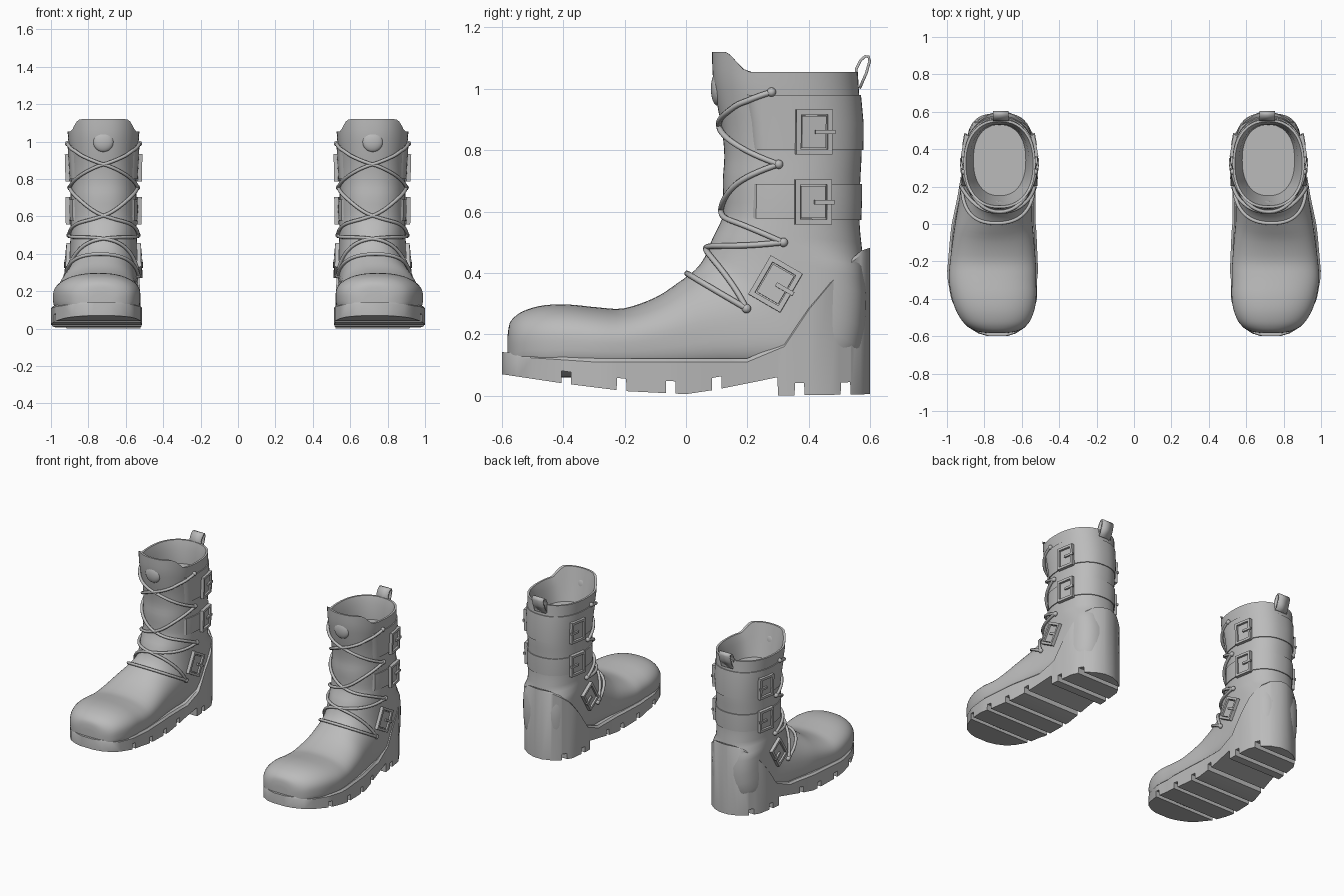
import bpy, bmesh
from math import sin, cos, pi, radians, copysign
from mathutils import Vector, Matrix

if "Cube" in bpy.data.objects:
    bpy.data.objects.remove(bpy.data.objects["Cube"], do_unlink=True)

grey = bpy.data.materials.new("grey_leather")
grey.use_nodes = True
grey.diffuse_color = (0.5, 0.5, 0.5, 1)
grey.node_tree.nodes["Principled BSDF"].inputs["Base Color"].default_value = (0.5, 0.5, 0.5, 1)


def finish(name, bm, angle=35):
    """Turn a bmesh of one boot into a mirrored pair."""
    bmesh.ops.recalc_face_normals(bm, faces=bm.faces)
    for f in bm.faces:
        f.smooth = True
    mesh = bpy.data.meshes.new(name)
    bm.to_mesh(mesh)
    bm.free()
    mesh.set_sharp_from_angle(angle=radians(angle))
    mesh.materials.append(grey)
    ob = bpy.data.objects.new(name, mesh)
    bpy.context.collection.objects.link(ob)
    ob.modifiers.new("pair", 'MIRROR').use_clip = False
    return ob


def loft(bm, rings, closed=True, caps=True):
    rows = [[bm.verts.new(p) for p in r] for r in rings]
    n = len(rows[0])
    for a, b in zip(rows, rows[1:]):
        for i in range(n if closed else n - 1):
            j = (i + 1) % n
            bm.faces.new((a[i], a[j], b[j], b[i]))
    if caps:
        bm.faces.new(rows[0])
        bm.faces.new(rows[-1])


def lerp_table(table, t):
    for (a, va), (b, vb) in zip(table, table[1:]):
        if t <= b:
            return va + (vb - va) * max(0, t - a) / (b - a)
    return table[-1][1]


def clamp(t):
    return max(0.0, min(1.0, t))


# Body sections: instep y, z, sole/heel y, z, half width
SECTIONS = [
    (-.582, .19, -.582, .08, .06), (-.575, .235, -.575, .08, .1),
    (-.555, .26, -.555, .07, .145), (-.52, .28, -.52, .07, .18),
    (-.46, .295, -.46, .06, .21), (-.38, .297, -.38, .06, .228),
    (-.28, .287, -.27, .06, .233), (-.2, .285, -.18, .06, .228),
    (-.1, .32, -.03, .06, .215), (-.03, .365, .15, .07, .2),
    (.03, .41, .36, .07, .19), (.06, .45, .55, .1, .185),
    (.075, .485, .59, .28, .18), (.09, .52, .58, .42, .178),
    (.11, .56, .568, .53, .176), (.122, .6, .565, .6, .175),
    (.12, .7, .568, .7, .176), (.125, .78, .572, .78, .176),
    (.118, .86, .572, .86, .178), (.105, .93, .568, .93, .182),
    (.088, 1, .563, 1, .188), (.085, 1.055, .56, 1.055, .192)]
LAST = len(SECTIONS) - 1
CENTRE = [(-.6, .73), (-.3, .757), (0, .75), (.3, .72), (.6, .71)]


def section(u):
    """Smoothly interpolated body section."""
    i = min(int(u), LAST - 1)
    t = u - i
    p = [SECTIONS[max(0, min(LAST, i + k))] for k in (-1, 0, 1, 2)]
    return [b + .5 * t * (c - a + t * (2 * a - 5 * b + 4 * c - d + t * (3 * (b - c) + d - a)))
            for a, b, c, d in zip(*p)]


def surf(u, a, off=0.0, drop=0.0):
    """Point on the boot; a = 0 is the front/top line, pi the sole/back."""
    py, pz, qy, qz, w = section(u)
    mid = Vector((lerp_table(CENTRE, (py + qy) / 2), (py + qy) / 2, (pz + qz) / 2))
    axis = Vector((0, py - qy, pz - qz)) / 2
    half = axis.length
    ca, sa = cos(a), sin(a)
    power = 2.3 if ca > 0 or u > 13 else 3.2
    c = copysign(abs(ca) ** (2 / power), ca)
    s = copysign(abs(sa) ** (2 / power), sa)
    p = mid + axis * (c * (half + off) / half) + Vector((s * (w + off), 0, 0))
    t = clamp((.205 - p.y) / .08)          # raised tongue
    p.z += .065 * t * t * (3 - 2 * t) * clamp((u - LAST + 2) / 2) - drop
    return p


def height_u(z):
    lo, hi = 14.0, float(LAST)
    for _ in range(25):
        m = (lo + hi) / 2
        lo, hi = (m, hi) if section(m)[1] < z else (lo, m)
    return lo


def locate(y, z):
    """Surface coordinates of a point seen from the side."""
    best = min((((p.y - y) ** 2 + (p.z - z) ** 2, u, a)
                for u in (i / 6 for i in range(36, LAST * 6))
                for a in (j * pi / 60 for j in range(1, 60))
                for p in (surf(u, a),)))
    return best[1:]


# Body with open collar and inner lining
SEG = 56
angles = [2 * pi * i / SEG for i in range(SEG)]
rings = [[surf(i / 3, a) for a in angles] for i in range(LAST * 3 + 1)]
rings.append([surf(LAST, a, -.013) for a in angles])
rings.append([surf(LAST - 1, a, -.03) for a in angles])
rings.append([surf(height_u(.9), a, -.04) for a in angles])
bm = bmesh.new()
loft(bm, rings)
finish("boot_body", bm)

# Sole with treads and heel counter
WIDTH = [(-.6, .05), (-.585, .1), (-.55, .155), (-.5, .192), (-.4, .23), (-.25, .243),
         (-.05, .23), (.15, .208), (.35, .195), (.47, .18), (.54, .14), (.58, .085), (.6, .03)]
BOTTOM = [(-.6, .07), (-.4, .04), (-.2, .015), (0, .005), (.1, .02), (.298, .06), (.3, 0), (.6, .005)]
TOP = [(-.6, .13), (-.3, .11), (.2, .11), (.32, .16), (.4, .28), (.5, .4), (.57, .46), (.6, .47)]
NOTCHES = (-.39, -.21, -.05, .1, .37, .52)
ys = {y for table in (WIDTH, BOTTOM, TOP) for y, _ in table}
ys = {y for y in ys if all(abs(y - c) > .017 for c in NOTCHES)}
ys |= {c + d for c in NOTCHES for d in (-.016, -.015, .015, .016)}
rings = []
for y in sorted(ys):
    w, x = lerp_table(WIDTH, y), lerp_table(CENTRE, y)
    top, low = lerp_table(TOP, y), lerp_table(BOTTOM, y)
    if any(abs(y - c) < .0155 for c in NOTCHES):
        low += .04
    rings.append([(x - w, y, low), (x + w, y, low), (x + w, y, top), (x + w - .012, y, top + .012),
                  (x - w + .012, y, top + .012), (x - w, y, top)])
bm = bmesh.new()
loft(bm, rings)
finish("sole", bm)

# Ankle straps around the back of the shaft
bm = bmesh.new()
for z0, z1 in ((.58, .69), (.8, .98)):
    rows = []
    for k, off in ((0, -.004), (0, .006), (.5, .008), (1, .006), (1, -.004)):
        u = height_u(z0 + (z1 - z0) * k)
        rows.append([surf(u, 1 + (2 * pi - 2) * i / 40, off if 0 < i < 40 else -.004) for i in range(41)])
    loft(bm, rows, closed=False, caps=False)
finish("straps", bm)

# Buckles on both sides of each boot
bm = bmesh.new()
for y, z, tilt in ((.415, .865, 0), (.415, .635, 0), (.287, .37, 30)):
    u, a0 = locate(y, z)
    for a in (a0, -a0):
        n = (surf(u + .1, a) - surf(u - .1, a)).cross(surf(u, a + .05) - surf(u, a - .05)).normalized()
        if n.x * a < 0:
            n.negate()
        t = radians(tilt)
        up = Vector((0, sin(t), cos(t)))
        up = (up - n * up.dot(n)).normalized()
        side = up.cross(n) * copysign(1, a)
        frame = Matrix((side, up, n)).transposed().to_4x4()
        frame.translation = surf(u, a) + n * .012
        parts = [((0, s * .065, 0), (.12, .016, .022)) for s in (-1, 1)]
        parts += [((s * .052, 0, 0), (.016, .146, .022)) for s in (-1, 1)]
        parts += [((0, 0, -.008), (.08, .105, .02)), ((.035, 0, .01), (.065, .014, .012))]
        for pos, size in parts:
            bmesh.ops.create_cube(bm, size=1, matrix=frame @ Matrix.Translation(pos) @ Matrix.Diagonal((*size, 1)))
finish("buckles", bm)

# Crossed laces and eyelets
eyelets = [locate(*p) for p in ((.28, .99), (.3, .755), (.32, .505), (.2, .285))]
curve = bpy.data.curves.new("laces", 'CURVE')
curve.dimensions = '3D'
curve.bevel_depth = .0095
curve.bevel_resolution = 2
curve.use_fill_caps = True
curve.materials.append(grey)


def add_lace(points):
    for flip in (1, -1):
        spline = curve.splines.new('POLY')
        spline.points.add(len(points) - 1)
        for q, p in zip(spline.points, points):
            q.co = (p.x * flip, p.y, p.z, 1)


def lace_path(start, end, bow=0.0):
    (u0, a0), (u1, a1) = start, end
    path = []
    for i in range(33):
        t = i / 32
        path.append(surf(u0 + (u1 - u0) * t + bow * sin(pi * t), a0 + (a1 - a0) * t, .008))
    return path


for (u0, a0), (u1, a1) in zip(eyelets, eyelets[1:]):
    for s in (1, -1):
        add_lace(lace_path((u0, s * a0), (u1, -s * a1)))
u, a = eyelets[-1]
add_lace(lace_path((u, a), (u, -a), 9.6 - u))
bpy.context.collection.objects.link(bpy.data.objects.new("laces", curve))

bm = bmesh.new()
for u, a in eyelets:
    for s in (1, -1):
        bmesh.ops.create_uvsphere(bm, u_segments=12, v_segments=8, radius=.015,
                                  matrix=Matrix.Translation(surf(u, s * a, .006)))
finish("eyelets", bm)

# Padded bump on the tongue
bm = bmesh.new()
bmesh.ops.create_uvsphere(bm, u_segments=24, v_segments=14, radius=.055,
                          matrix=Matrix.Translation((.72, .103, 1.0)) @ Matrix.Diagonal((1, .4, 1, 1)))
finish("tongue_pad", bm)

# Pull loop at the back of the collar
bm = bmesh.new()
path = [(.55, 1.0), (.55, 1.065), (.565, 1.095), (.582, 1.11), (.598, 1.108), (.603, 1.09), (.592, 1.05), (.57, 1.0)]
loft(bm, [[(x, y, z) for x in (.67, .755)] for y, z in path], closed=False, caps=False)
loop = finish("pull_loop", bm, 60)
loop.modifiers.new("thickness", 'SOLIDIFY').thickness = .009
